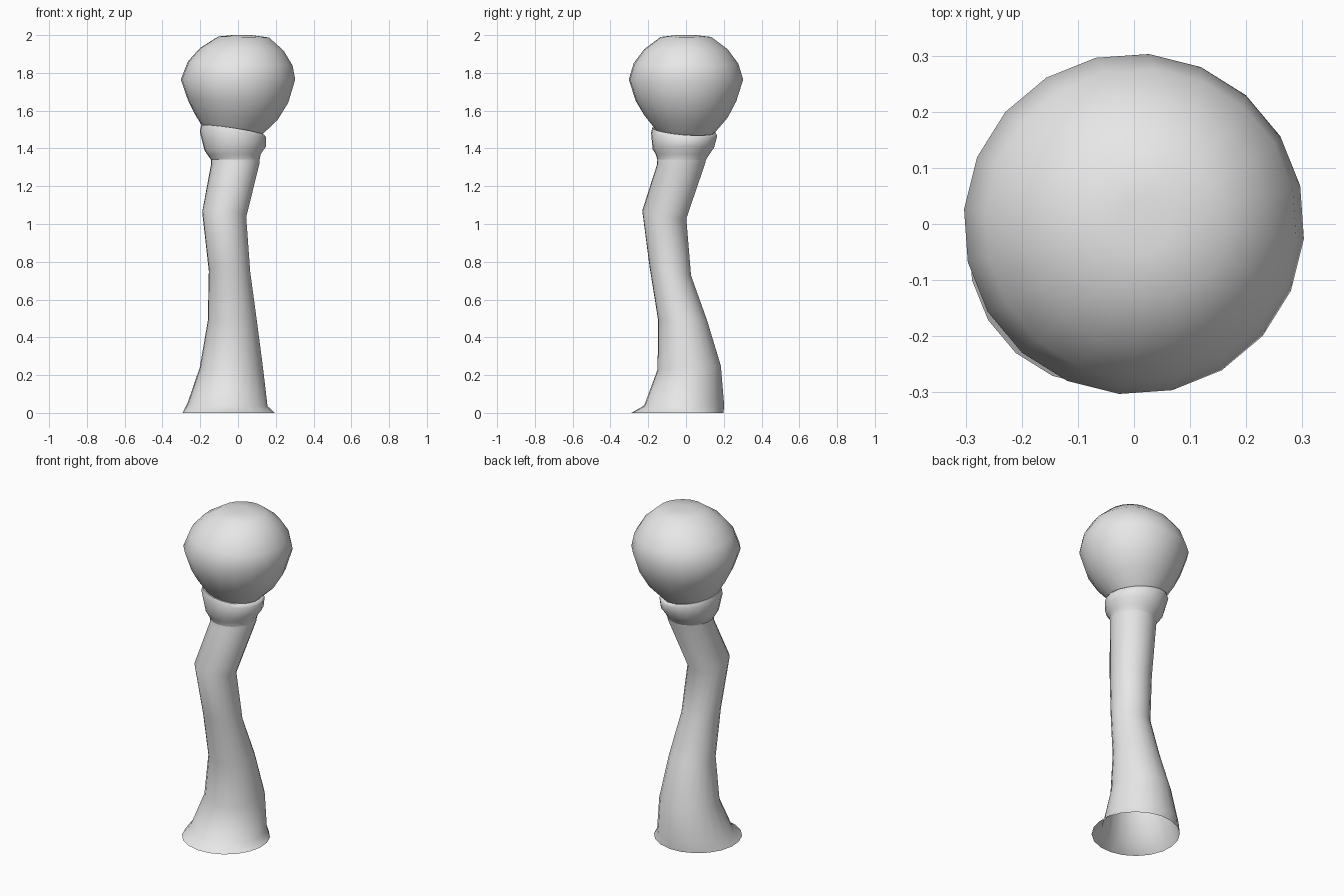
import bpy
import bmesh
from math import cos, sin, tau, radians

SIDES = 20
TURN = radians(13)

cube = bpy.data.objects.get("Cube")
if cube:
    bpy.data.objects.remove(cube)

grey = bpy.data.materials.new("light grey")
grey.use_nodes = True
grey.diffuse_color = (0.8, 0.8, 0.8, 1)
grey.node_tree.nodes["Principled BSDF"].inputs["Base Color"].default_value = (0.8, 0.8, 0.8, 1)


def loft(name, rings, cap_start=False, cap_end=False):
    """Skin round rings given as (x, y, z, radius, slope along x, slope along y)."""
    bm = bmesh.new()
    loops = []
    for x, y, z, r, sx, sy in rings:
        loop = []
        for i in range(SIDES):
            a = TURN + tau * i / SIDES
            dx, dy = r * cos(a), r * sin(a)
            loop.append(bm.verts.new((x + dx, y + dy, z + sx * dx + sy * dy)))
        loops.append(loop)
    for low, high in zip(loops, loops[1:]):
        for i in range(SIDES):
            j = (i + 1) % SIDES
            bm.faces.new((low[i], low[j], high[j], high[i]))
    if cap_start:
        bm.faces.new(loops[0][::-1])
    if cap_end:
        bm.faces.new(loops[-1])
    mesh = bpy.data.meshes.new(name)
    bm.to_mesh(mesh)
    bm.free()
    mesh.materials.append(grey)
    obj = bpy.data.objects.new(name, mesh)
    bpy.context.collection.objects.link(obj)
    bpy.ops.object.select_all(action="DESELECT")
    obj.select_set(True)
    bpy.context.view_layer.objects.active = obj
    bpy.ops.object.shade_smooth_by_angle(angle=radians(60))
    return obj


# Crooked hollow stalk with a flared, open foot
loft("stalk", [
    (-0.05, -0.045, 0.0, 0.245, 0, 0),
    (-0.055, -0.01, 0.045, 0.212, -0.04, 0.03),
    (-0.035, 0.017, 0.24, 0.168, 0, 0.06),
    (-0.03, -0.018, 0.49, 0.13, 0, 0),
    (-0.045, -0.083, 0.75, 0.11, -0.04, -0.2),
    (-0.073, -0.115, 1.05, 0.117, -0.13, -0.17),
    (-0.014, -0.025, 1.32, 0.129, 0.03, 0.05),
    (-0.015, -0.02, 1.38, 0.13, 0, 0),
])

# Collar with a rounded lip
loft("collar", [
    (-0.014, -0.023, 1.34, 0.129, 0, 0),
    (-0.022, -0.018, 1.37, 0.143, 0, 0),
    (-0.015, -0.014, 1.4, 0.163, 0.06, 0.02),
    (-0.027, -0.01, 1.475, 0.176, -0.09, -0.04),
    (-0.028, -0.01, 1.496, 0.168, -0.15, -0.08),
    (-0.028, -0.01, 1.495, 0.145, -0.15, -0.08),
    (-0.028, -0.01, 1.45, 0.13, -0.1, -0.05),
])

# Bulb resting in the collar
loft("bulb", [
    (-0.03, -0.003, 1.45, 0.12, -0.14, -0.04),
    (-0.03, -0.003, 1.5, 0.163, -0.14, -0.04),
    (-0.012, 0, 1.57, 0.222, -0.09, -0.02),
    (0, 0, 1.65, 0.267, -0.03, 0),
    (0, 0, 1.765, 0.304, 0, 0),
    (0.012, 0, 1.85, 0.278, -0.04, 0),
    (0.02, 0, 1.925, 0.222, -0.03, 0),
    (0.03, 0, 1.99, 0.135, -0.02, 0),
    (0.02, 0, 2.0, 0.05, 0, 0),
], cap_start=True, cap_end=True)
